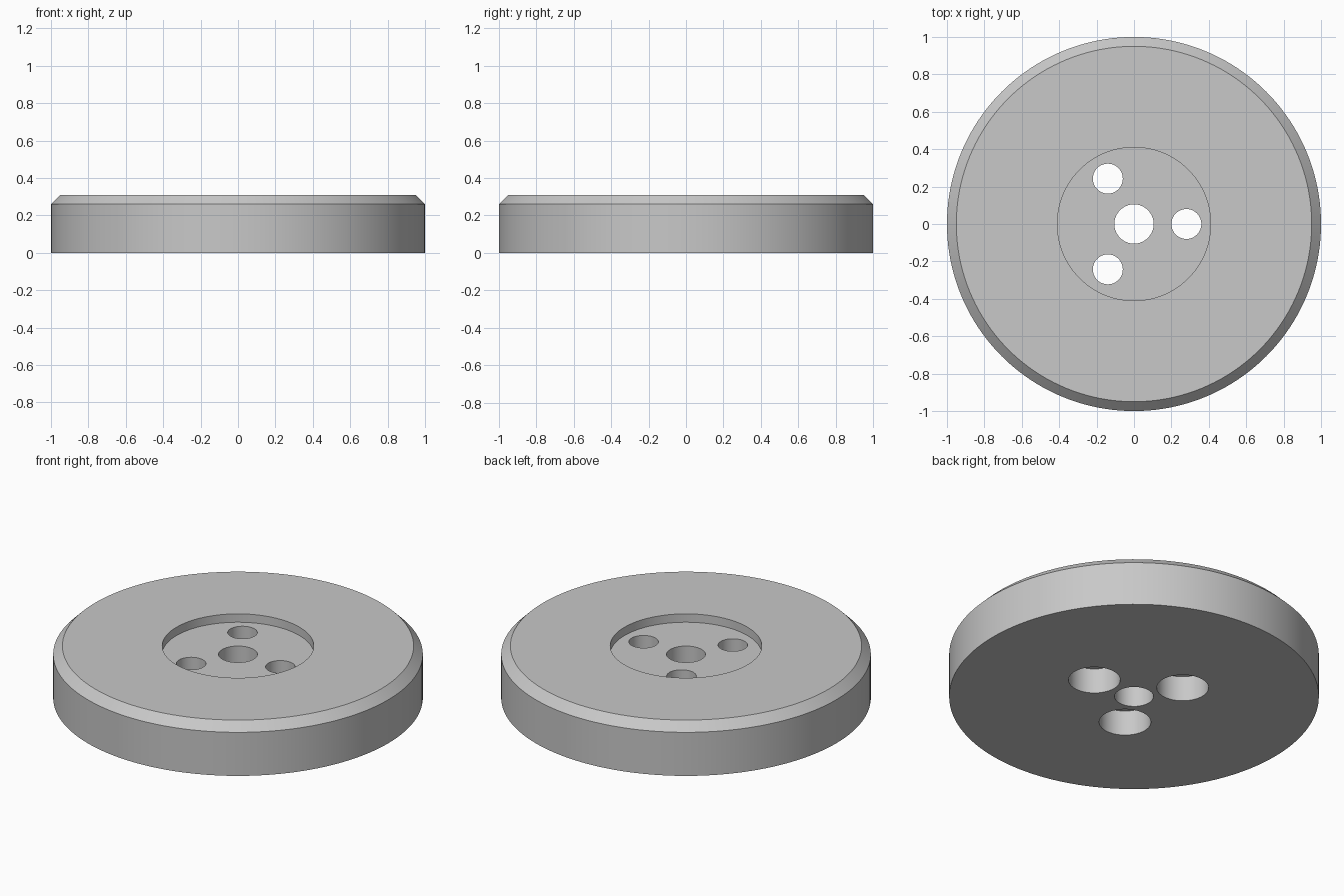
import bpy
import math

cube = bpy.data.objects.get("Cube")
if cube:
    bpy.data.objects.remove(cube, do_unlink=True)

HEIGHT = 0.31
CHAMFER = 0.05
FLOOR = HEIGHT - 0.05

grey = bpy.data.materials.new("light grey")
grey.use_nodes = True
colour = (0.58, 0.58, 0.58, 1)
grey.diffuse_color = colour
grey.node_tree.nodes["Principled BSDF"].inputs["Base Color"].default_value = colour


def cylinder(name, radius, z0, z1, x=0, y=0, sides=96):
    bpy.ops.mesh.primitive_cylinder_add(
        vertices=sides, radius=radius, depth=z1 - z0, location=(x, y, (z0 + z1) / 2))
    obj = bpy.context.object
    obj.name = name
    return obj


def apply_modifier(obj, mod):
    bpy.ops.object.select_all(action='DESELECT')
    obj.select_set(True)
    bpy.context.view_layer.objects.active = obj
    bpy.ops.object.modifier_apply(modifier=mod.name)


def cut(obj, cutter):
    mod = obj.modifiers.new("cut", 'BOOLEAN')
    mod.operation = 'DIFFERENCE'
    mod.solver = 'EXACT'
    mod.object = cutter
    apply_modifier(obj, mod)
    bpy.data.objects.remove(cutter, do_unlink=True)


# Disc body with a chamfered top rim
disc = cylinder("disc_body", 1, 0, HEIGHT - CHAMFER, sides=160)
bpy.ops.object.transform_apply(location=True)
mesh = disc.data
top = max(mesh.polygons, key=lambda p: p.center.z)
bpy.ops.object.mode_set(mode='EDIT')
bpy.ops.mesh.select_all(action='DESELECT')
bpy.ops.object.mode_set(mode='OBJECT')
top = max(mesh.polygons, key=lambda p: p.center.z)
top.select = True
bpy.ops.object.mode_set(mode='EDIT')
bpy.ops.mesh.select_mode(type='FACE')
bpy.ops.mesh.extrude_region_move(TRANSFORM_OT_translate={"value": (0, 0, CHAMFER)})
bpy.ops.object.mode_set(mode='OBJECT')
for v in mesh.vertices:
    if v.co.z > HEIGHT - CHAMFER / 2:
        v.co.x *= 1 - CHAMFER
        v.co.y *= 1 - CHAMFER

# Shallow round recess and the central bore
cut(disc, cylinder("recess_cutter", 0.41, FLOOR, HEIGHT + 0.1))
cut(disc, cylinder("bore_cutter", 0.105, -0.1, HEIGHT + 0.1))

# Three bolt holes, counterbored from below
for i in range(3):
    a = i * math.tau / 3
    x, y = 0.28 * math.cos(a), 0.28 * math.sin(a)
    cut(disc, cylinder("bolt_hole_cutter", 0.08, -0.1, HEIGHT + 0.1, x, y))
    cut(disc, cylinder("counterbore_cutter", 0.14, -0.1, 0.15, x, y))

# Colour and shading
disc.data.materials.clear()
disc.data.materials.append(grey)
bpy.ops.object.select_all(action='DESELECT')
disc.select_set(True)
bpy.context.view_layer.objects.active = disc
bpy.ops.object.shade_smooth_by_angle(angle=math.radians(30))
